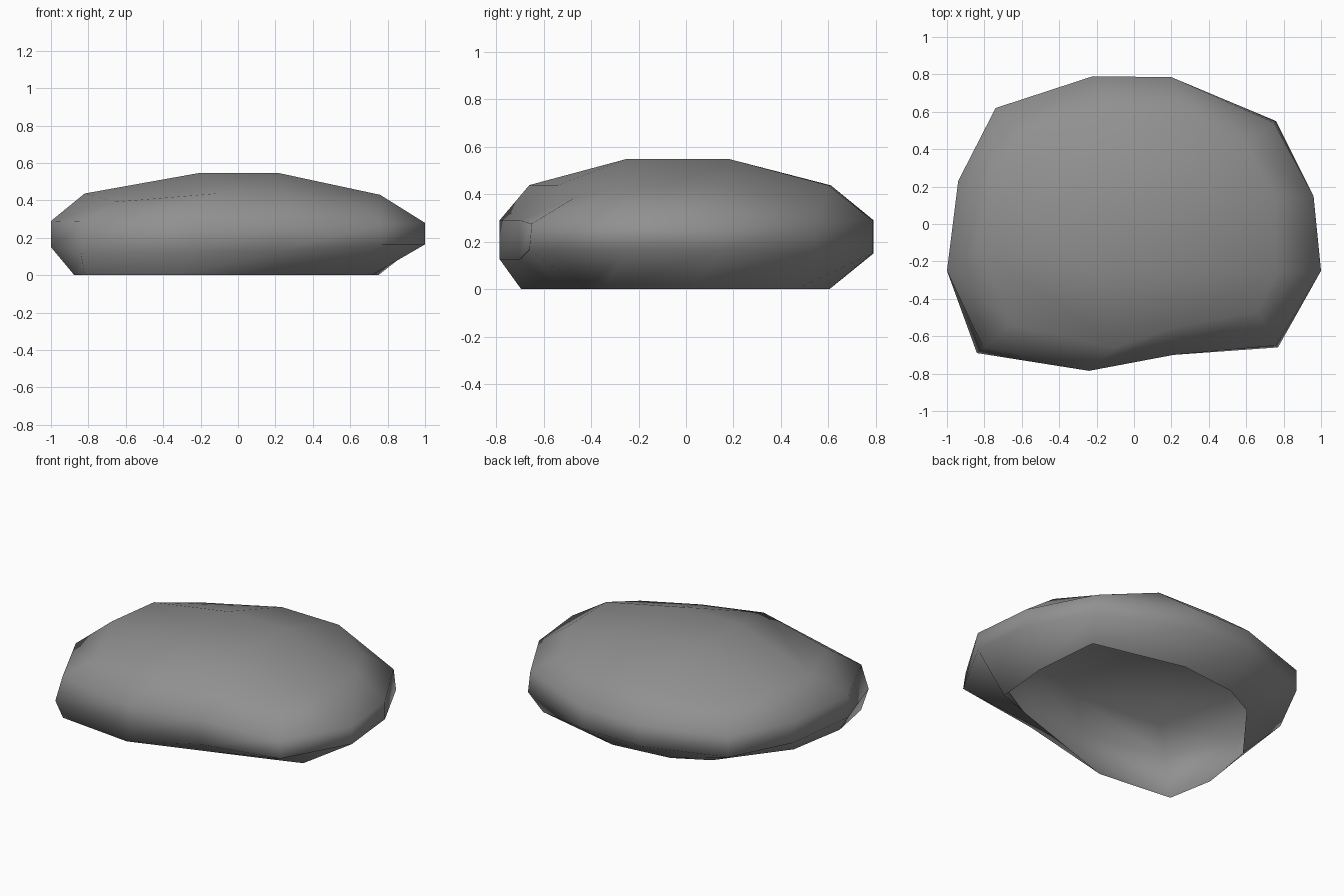
import bpy
import bmesh

cube = bpy.data.objects.get("Cube")
if cube:
    bpy.data.objects.remove(cube, do_unlink=True)

# Stone colour
stone = bpy.data.materials.new("stone_grey")
stone.use_nodes = True
grey = (0.28, 0.28, 0.28, 1)
stone.diffuse_color = grey
stone.node_tree.nodes["Principled BSDF"].inputs["Base Color"].default_value = grey

# Base rim, widest outline, shoulder and crown, clockwise from the back right corner
rim = [(-.5, .445), (-.28, .56), (.11, .605), (.71, .465), (.75, .02), (.715, -.345),
       (.5, -.42), (.17, -.53), (-.32, -.695), (-.82, -.64), (-.875, -.34), (-.81, .04)]
outline = [(-.74, .62), (-.22, .79), (.2, .785), (.76, .55), (.96, .15), (1, -.25),
           (.77, -.66), (.21, -.7), (-.24, -.785), (-.84, -.69), (-1, -.25), (-.94, .23)]
shoulder = [(-.57, .48), (-.11, .61), (.31, .6), (.6, .43), (.75, .15), (.76, -.26),
            (.66, -.47), (.27, -.54), (-.1, -.66), (-.65, -.54), (-.82, -.13), (-.77, .23)]
crown = [(-.2, .18), (.21, .18), (.21, -.25), (-.2, -.25)]

bm = bmesh.new()


def ring(points, heights, corner_drop=0, corner_scales=(1,) * 4):
    """Add one ring; heights run back, left, front, right, each side ending in a corner."""
    verts = []
    for i, (x, y) in enumerate(points):
        z = heights[(i - 1) // 3 % 4]
        if i % 3 == 0:
            s = corner_scales[i // 3]
            x, y, z = x * s, y * s, z - corner_drop
        verts.append(bm.verts.new((x, y, z)))
    return verts


# Sides
rings = [ring(rim, (0,) * 4),
         ring(outline, (.15, .165, .125, .15)),
         ring(outline, (.29, .28, .29, .29), .005, (1, .985, .985, .96)),
         ring(shoulder, (.437, .43, .438, .437), .045)]
for low, high in zip(rings, rings[1:]):
    for i in range(12):
        j = (i + 1) % 12
        bm.faces.new((low[j], low[i], high[i], high[j]))

# Rounded top
edge = rings[-1]
top = [bm.verts.new((x, y, .548)) for x, y in crown]
for k in range(4):
    bm.faces.new((edge[3 * k - 1], top[k], edge[3 * k + 1], edge[3 * k]))
    bm.faces.new((top[k], top[(k + 1) % 4], edge[3 * k + 2], edge[3 * k + 1]))
bm.faces.new(reversed(top))

for face in bm.faces:
    face.smooth = True

mesh = bpy.data.meshes.new("rock")
bm.to_mesh(mesh)
bm.free()
mesh.materials.append(stone)
rock = bpy.data.objects.new("rock", mesh)
bpy.context.collection.objects.link(rock)
